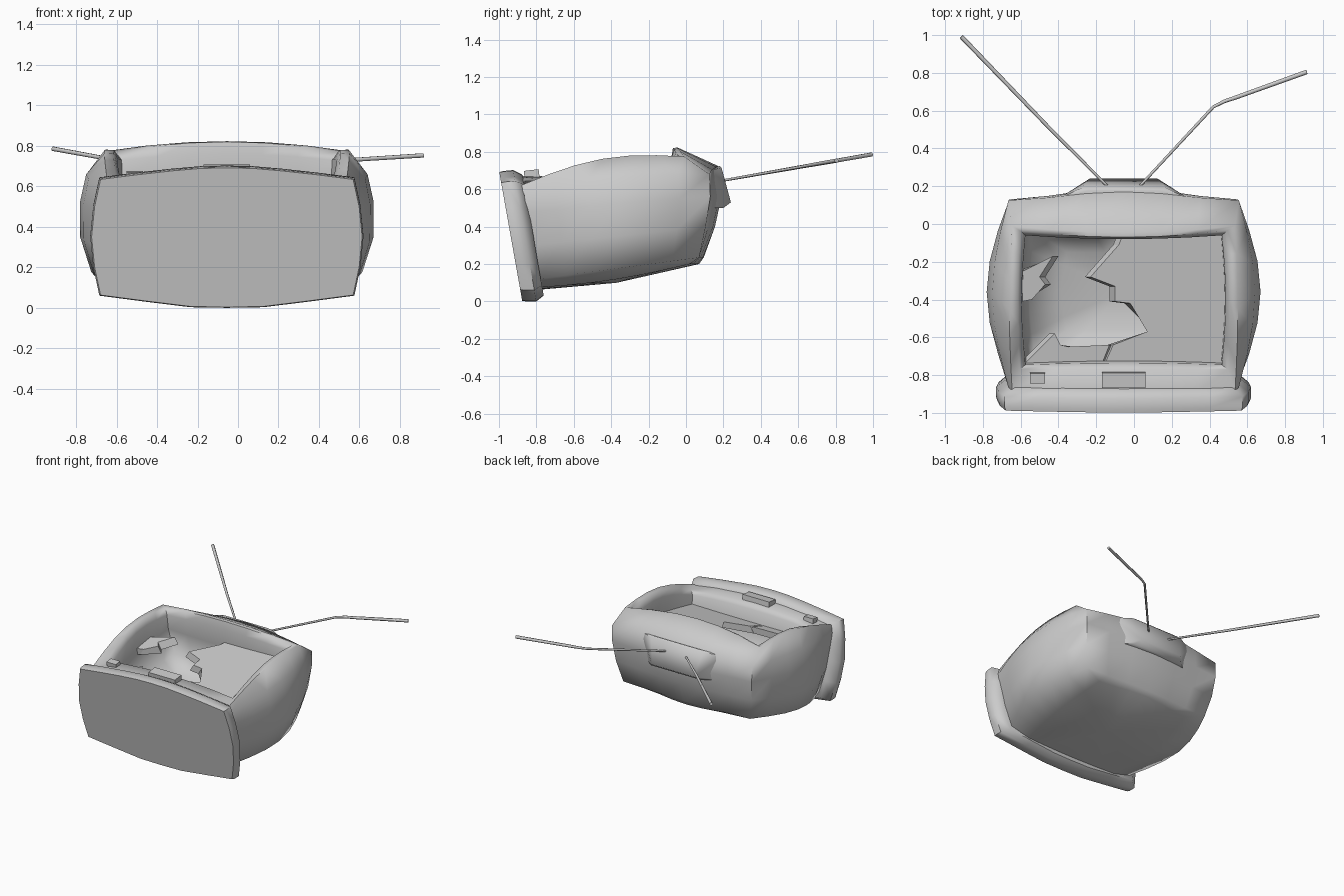
import bpy, bmesh, math
from mathutils import Vector

if "Cube" in bpy.data.objects:
    bpy.data.objects.remove(bpy.data.objects["Cube"])

CX = -0.055   # centre line of the cabinet


def finish(bm, name, angle=35):
    bmesh.ops.recalc_face_normals(bm, faces=bm.faces)
    me = bpy.data.meshes.new(name)
    bm.to_mesh(me)
    bm.free()
    ob = bpy.data.objects.new(name, me)
    bpy.context.collection.objects.link(ob)
    bpy.ops.object.select_all(action='DESELECT')
    ob.select_set(True)
    bpy.context.view_layer.objects.active = ob
    if angle:
        bpy.ops.object.shade_smooth_by_angle(angle=math.radians(angle))
    return ob


def loft(name, rings, fan_drop=(0, 0), angle=35):
    """Skin closed rings of equal length, closing both ends with a fan."""
    bm = bmesh.new()
    vs = [[bm.verts.new(p) for p in r] for r in rings]
    n = len(vs[0])
    for a, b in zip(vs, vs[1:]):
        for i in range(n):
            j = (i + 1) % n
            bm.faces.new((a[i], a[j], b[j], b[i]))
    for r, drop in ((vs[0], fan_drop[0]), (vs[-1], fan_drop[1])):
        c = sum((v.co for v in r), Vector()) / n
        c.z += drop
        cv = bm.verts.new(c)
        for i in range(n):
            bm.faces.new((r[i], r[(i + 1) % n], cv))
    return finish(bm, name, angle)


def ring(w, bx, yb, yt, zb, zt, sz, cyb, czb, cyt, czt):
    """Bulged rectangle: half width, side bulge, bottom/top y and z,
    side z bulge, then y/z crowns of the bottom and top edges."""
    pts = []
    n = 6
    for i in range(n):
        s = -1 + 2 * i / n
        k = 1 - s * s
        pts.append((CX + s * w, yb + cyb * k, zb + czb * k))
    side = []
    for i in range(n + 1):
        t = i / n
        k = math.sin(math.pi * t)
        side.append((w + bx * k, yb + (yt - yb) * t, zb + (zt - zb) * t + sz * k))
    pts += [(CX + x, y, z) for x, y, z in side[:-1]]
    for i in range(n):
        s = 1 - 2 * i / n
        k = 1 - s * s
        pts.append((CX + s * w, yt + cyt * (k * k if cyt > 0 else k), zt + czt * k))
    pts += [(CX - x, y, z) for x, y, z in side[:0:-1]]
    return pts


# cabinet shell: back, bulging sides, rim with hood, then screen recess and cavity
loft("cabinet", [ring(*r) for r in (
    (.40, .05, -.78, .02, .075, .20, -.02, 0, -.012, .05, 0),
    (.55, .12, -.79, .07, .12, .235, 0, 0, -.03, .025, 0),
    (.59, .135, -.82, .105, .30, .40, 0, 0, 0, .05, 0),
    (.605, .12, -.85, .13, .47, .56, .01, 0, 0, .06, 0),
    (.61, .085, -.865, .125, .57, .68, .035, 0, .03, .045, .045),
    (.59, .015, -.885, -.01, .62, .775, .065, 0, .05, -.035, .048),
    (.55, .01, -.77, -.035, .635, .77, .062, 0, .035, -.035, .05),
    (.52, .02, -.745, -.06, .61, .73, .05, .01, .03, -.02, .03),
    (.515, .02, -.73, -.05, .50, .62, 0, .01, 0, -.02, 0),
    (.47, .03, -.69, -.04, .34, .43, 0, 0, 0, 0, 0),
    (.30, .03, -.56, -.15, .28, .35, 0, 0, 0, 0, 0))],
    fan_drop=(-.03, -.02), angle=62)

# plinth the set stood on, leaning with the cabinet
half = [(0, .695), (.13, .692), (.27, .68), (.45, .66), (.63, .637), (.66, .50),
        (.675, .35), (.66, .20), (.63, .06), (.40, .03), (.18, .003), (0, 0)]
outline = half + [(-x, z) for x, z in half[-2:0:-1]]
slabs = []
for d, s in ((0, .99), (.02, 1), (.075, 1), (.12, .91)):
    r = []
    for x, z in outline:
        z = .352 + (z - .352) * s
        r.append((CX + x * s, -.998 + (.69 - z) * .178 + d, z + d * .1 * (z > .3)))
    slabs.append(r)
loft("plinth", slabs, angle=55)

# raised antenna housing on the top edge
bm = bmesh.new()
for w, y, z in ((.36, .125, .70), (.31, .125, .50), (.225, .19, .715), (.22, .20, .50),
                (.18, .18, .725), (.18, .24, .53)):
    for s in (-1, 1):
        bm.verts.new((CX + s * w, y, z))
bmesh.ops.convex_hull(bm, input=bm.verts[:])
finish(bm, "antenna_housing", 60)


# broken screen glass, lying in one tilted plane
def glass(name, pts):
    bm = bmesh.new()
    f = bm.faces.new([bm.verts.new((x, y, .60 + .17 * (y + .4))) for x, y in pts])
    ext = bmesh.ops.extrude_face_region(bm, geom=[f])
    cx = sum(p[0] for p in pts) / len(pts)
    # lower face spreads outward a little so broken edges slope
    for v in ext["geom"]:
        if isinstance(v, bmesh.types.BMVert):
            v.co.z -= .05
            v.co.x += .03 * (1 if v.co.x > cx else -1)
    bmesh.ops.triangulate(bm, faces=[f for f in bm.faces if len(f.verts) > 4])
    finish(bm, name, 0)


glass("screen_glass", [(.49, -.06), (-.06, -.06), (-.08, -.11), (-.23, -.28), (-.10, -.33),
                       (-.10, -.41), (-.02, -.42), (.07, -.57), (-.11, -.64), (-.15, -.73),
                       (.48, -.74)])
glass("side_shard", [(-.59, -.25), (-.43, -.17), (-.50, -.28), (-.47, -.32),
                     (-.54, -.40), (-.59, -.41)])
glass("corner_shard", [(-.58, -.74), (-.54, -.70), (-.42, -.58), (-.39, -.64),
                       (-.35, -.65), (-.13, -.64), (-.17, -.74)])

# control buttons on the front panel
for name, x, y, z, sx, sy in (("control_panel", -.055, -.825, .68, .23, .08),
                              ("power_button", -.51, -.815, .65, .08, .055)):
    bpy.ops.mesh.primitive_cube_add(size=1, location=(x, y, z), rotation=(.12, 0, 0))
    ob = bpy.context.object
    ob.name = name
    ob.scale = (sx, sy, .045)


# bent rod antennas, thicker toward the tip
def antenna(name, pts):
    cu = bpy.data.curves.new(name, 'CURVE')
    cu.dimensions = '3D'
    cu.bevel_depth = .012
    cu.bevel_resolution = 1
    cu.use_fill_caps = True
    sp = cu.splines.new('POLY')
    sp.points.add(len(pts) - 1)
    for i, (p, q) in enumerate(zip(sp.points, pts)):
        p.co = (q[0], q[1], .647 + .175 * (q[1] - .2), 1)
        p.radius = .6 + .4 * i / (len(pts) - 1)
    bpy.context.collection.objects.link(bpy.data.objects.new(name, cu))


antenna("left_antenna", [(-.14, .20), (-.45, .51), (-.914, .992)])
antenna("right_antenna", [(.03, .20), (.42, .62), (.48, .65), (.54, .67), (.915, .805)])
